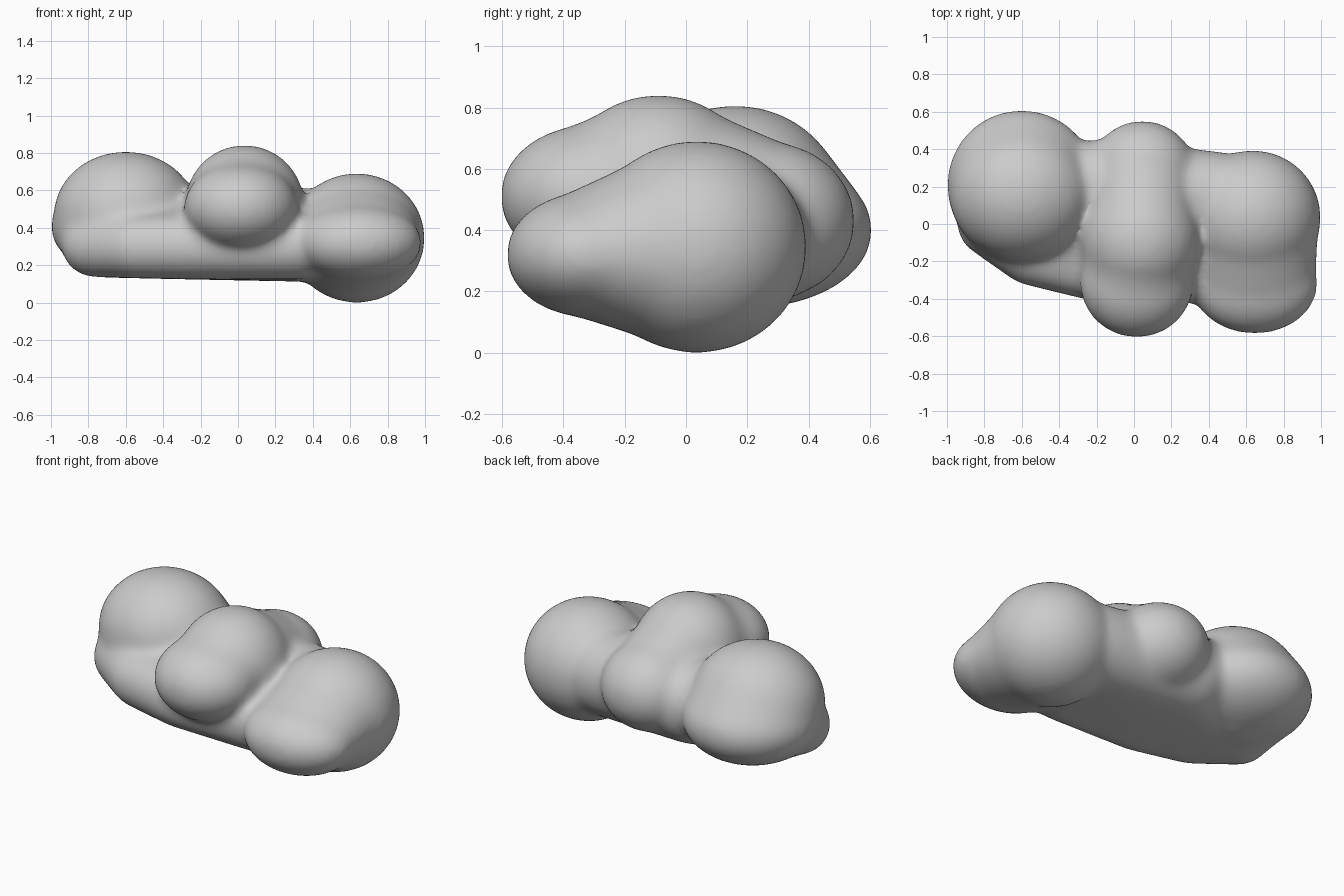
import bpy, bmesh
from mathutils import Matrix

if "Cube" in bpy.data.objects:
    bpy.data.objects.remove(bpy.data.objects["Cube"])

bm = bmesh.new()


def solid(*lobes, shrink=1.0):
    """Rounded solid stretched over ellipsoids (centre, radii)."""
    tmp = bmesh.new()
    for centre, radii in lobes:
        m = Matrix.Translation(centre) @ Matrix.Diagonal((*[r * shrink for r in radii], 1))
        bmesh.ops.create_icosphere(tmp, subdivisions=5, radius=1, matrix=m)
    if len(lobes) > 1:
        res = bmesh.ops.convex_hull(tmp, input=tmp.verts)
        junk = [v for v in res["geom_interior"] if isinstance(v, bmesh.types.BMVert)]
        bmesh.ops.delete(tmp, geom=junk, context='VERTS')
    me = bpy.data.meshes.new("lobe_tmp")
    tmp.to_mesh(me)
    tmp.free()
    bm.from_mesh(me)
    bpy.data.meshes.remove(me)


def ball(x, y, z, r):
    return (x, y, z), (r, r, r)


# Lobes (centre, radii)
left_top = (-0.60, 0.16, 0.47), (0.385, 0.36, 0.338)
left_low = (-0.60, 0.21, 0.40), (0.40, 0.40, 0.255)
front = (0.015, -0.31, 0.51), (0.305, 0.298, 0.235)
crown = (0.035, -0.09, 0.52), (0.32, 0.33, 0.323)
back = (0.045, 0.26, 0.43), (0.29, 0.293, 0.26)
right_ball = (0.635, 0.035, 0.345), (0.364, 0.36, 0.347)
right_front = (0.645, -0.32, 0.32), (0.338, 0.268, 0.205)
base_end = ball(-0.77, 0.0, 0.31, 0.175)
base_mid = ball(-0.55, -0.16, 0.30, 0.17)
base_front = ball(-0.22, -0.235, 0.30, 0.175)

# Full lobes, plus slightly slimmer bridges that fill the valleys between them
solid(left_top, left_low)
for lobe in (front, crown, back, right_ball, right_front):
    solid(lobe)
for pair in ((front, crown), (crown, back), (right_ball, right_front)):
    solid(*pair, shrink=0.965)

# Base bridging all lobes
solid(left_low, base_end, base_mid, shrink=0.98)
solid(base_end, base_mid, base_front, ball(0.33, -0.25, 0.30, 0.175),
      ball(-0.20, 0.20, 0.38, 0.25), ball(0.42, 0.14, 0.36, 0.25))

mesh = bpy.data.meshes.new("lumpy_body")
bm.to_mesh(mesh)
bm.free()
body = bpy.data.objects.new("lumpy_body", mesh)
bpy.context.collection.objects.link(body)

# Fuse the lobes and soften the seams
fuse = body.modifiers.new("fuse", 'REMESH')
fuse.mode = 'VOXEL'
fuse.voxel_size = 0.018
fuse.use_smooth_shade = True
soften = body.modifiers.new("soften", 'SMOOTH')
soften.factor = 0.5
soften.iterations = 35
